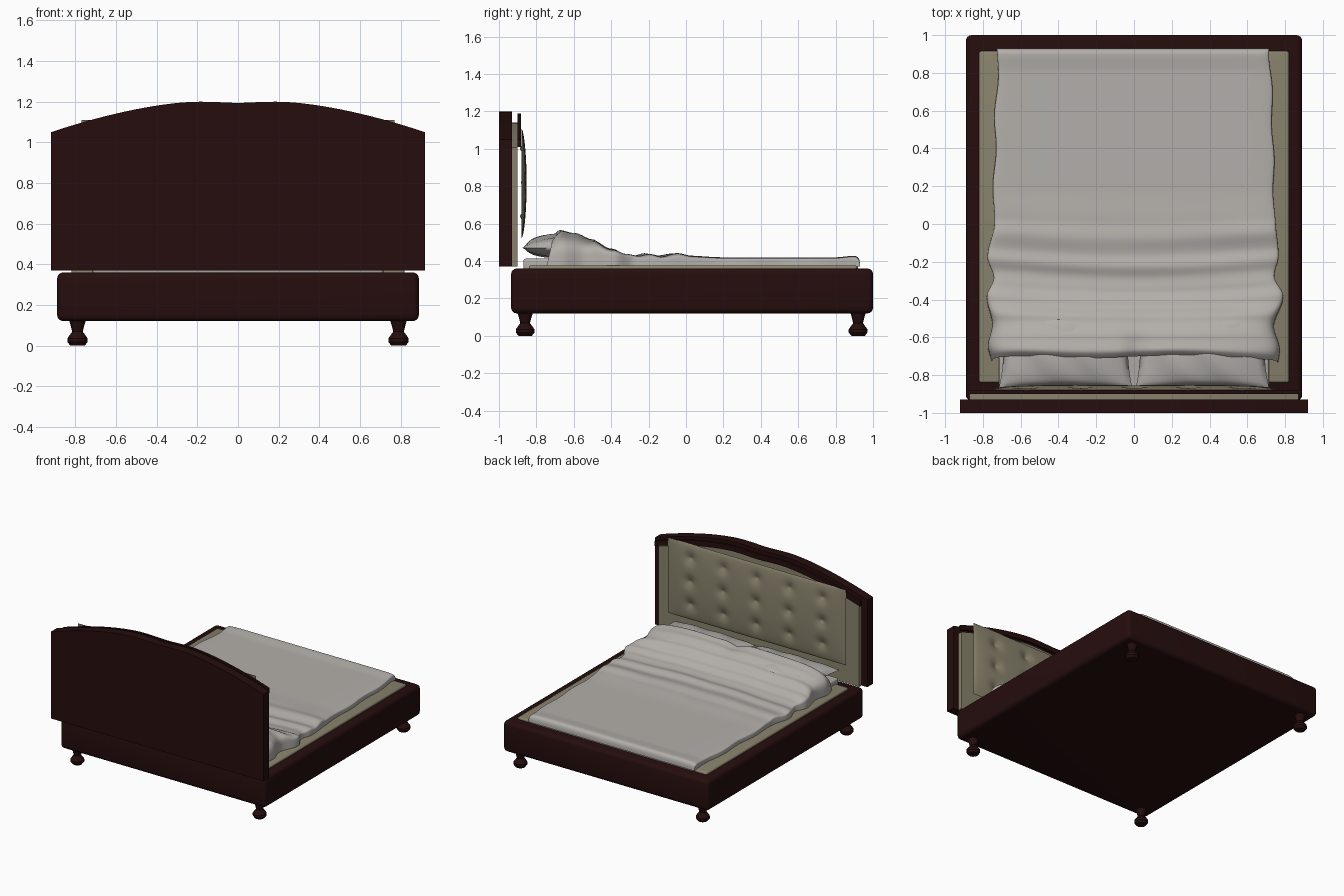
import bpy, bmesh
from math import sin, cos, pi, exp, radians

if "Cube" in bpy.data.objects:
    bpy.data.objects.remove(bpy.data.objects["Cube"])


def material(name, rgb):
    m = bpy.data.materials.new(name)
    m.use_nodes = True
    m.diffuse_color = (*rgb, 1)
    m.node_tree.nodes["Principled BSDF"].inputs["Base Color"].default_value = (*rgb, 1)
    return m


WOOD = material("dark mahogany", (0.019, 0.004, 0.004))
BEIGE = material("beige upholstery", (0.25, 0.225, 0.15))
LINEN = material("pale grey linen", (0.45, 0.43, 0.405))


def finish(name, bm, mat, angle=35):
    bmesh.ops.recalc_face_normals(bm, faces=bm.faces)
    mesh = bpy.data.meshes.new(name)
    bm.to_mesh(mesh)
    bm.free()
    mesh.materials.append(mat)
    ob = bpy.data.objects.new(name, mesh)
    bpy.context.collection.objects.link(ob)
    bpy.ops.object.select_all(action='DESELECT')
    ob.select_set(True)
    bpy.context.view_layer.objects.active = ob
    bpy.ops.object.shade_smooth_by_angle(angle=radians(angle))
    return ob


def box(name, x, y0, y1, z0, z1, mat, bevel):
    bm = bmesh.new()
    bmesh.ops.create_cube(bm, size=1)
    for v in bm.verts:
        v.co = (v.co.x * 2 * x, (y0 + y1) / 2 + v.co.y * (y1 - y0), (z0 + z1) / 2 + v.co.z * (z1 - z0))
    bmesh.ops.bevel(bm, geom=bm.edges[:], offset=bevel, segments=4, profile=0.5, affect='EDGES')
    return finish(name, bm, mat, 40)


def sheet(bm, nu, nv, fn):
    """Grid surface from fn(u, v), with u and v running from -1 to 1."""
    rows = [[bm.verts.new(fn(2 * i / nu - 1, 2 * j / nv - 1)) for i in range(nu + 1)] for j in range(nv + 1)]
    for a, b in zip(rows, rows[1:]):
        for i in range(nu):
            bm.faces.new((a[i], a[i + 1], b[i + 1], b[i]))


def smoothstep(a, b, x):
    t = min(1, max(0, (x - a) / (b - a)))
    return t * t * (3 - 2 * t)


def curve_at(points, x):
    """Smoothly interpolated value through (x, value) points."""
    for (x0, v0), (x1, v1) in zip(points, points[1:]):
        if x <= x1:
            return v0 + (v1 - v0) * smoothstep(x0, x1, x)
    return points[-1][1]


# Headboard: arched boards stacked towards the mattress
def arch(x):
    return 1.2 - 0.15 * (max(0, abs(x) - 0.2) / 0.72) ** 1.6 - 0.006 * exp(-(x / 0.1) ** 2)


def arched_board(name, half, y0, y1, top, bottom, mat):
    bm = bmesh.new()
    n = 40
    xs = [half * (2 * i / n - 1) for i in range(n + 1)]
    outline = [(x, arch(x) - top) for x in xs] + [(x, bottom(x)) for x in reversed(xs)]
    front = [bm.verts.new((x, y0, z)) for x, z in outline]
    back = [bm.verts.new((x, y1, z)) for x, z in outline]
    m = len(outline)
    for i in range(m):
        j = (i + 1) % m
        bm.faces.new((front[i], front[j], back[j], back[i]))
    for side in (front, back):
        for i in range(n):
            bm.faces.new((side[i], side[i + 1], side[m - 2 - i], side[m - 1 - i]))
    finish(name, bm, mat)


arched_board("headboard", 0.92, -1.0, -0.93, 0, lambda x: 0.37, WOOD)
arched_board("headboard_padding", 0.87, -0.93, -0.9, 0.06, lambda x: 0.37, BEIGE)
arched_board("headboard_trim", 0.89, -0.9, -0.882, 0.01, lambda x: arch(x) - 0.05, WOOD)


# Tufted panel with a grid of pulled-in buttons
def tufted(u, v):
    x, z = 0.77 * u, 0.815 + 0.295 * v
    y = -0.88 + 0.028 * ((1 - u ** 6) * (1 - v * v)) ** 0.6
    for c in range(-2, 3):
        for r in range(-1, 2):
            d = ((x - 0.285 * c) ** 2 + (z - 0.82 - 0.18 * r) ** 2) ** 0.5
            y -= 0.018 * exp(-(d / 0.045) ** 2) + 0.01 * exp(-(d / 0.012) ** 2)
    return x, y, z


bm = bmesh.new()
sheet(bm, 130, 60, tufted)
finish("tufted_panel", bm, BEIGE, 80)

# Bed frame and mattress
box("bed_frame", 0.89, -0.935, 1.0, 0.12, 0.36, WOOD, 0.03)
box("mattress_base", 0.82, -0.84, 0.915, 0.3, 0.377, BEIGE, 0.012)
box("mattress", 0.715, -0.87, 0.92, 0.35, 0.413, LINEN, 0.015)

# Turned legs
PROFILE = [(0.036, 0), (0.05, 0.018), (0.05, 0.035), (0.026, 0.068), (0.034, 0.1), (0.042, 0.125)]
for side, sx in (("left", 1), ("right", -1)):
    for end, y in (("front", -0.86), ("back", 0.92)):
        bm = bmesh.new()
        n = 12
        rings = [[bm.verts.new((sx * 0.79 + r * cos(2 * pi * i / n), y + r * sin(2 * pi * i / n), z))
                  for i in range(n)] for r, z in PROFILE]
        for a, b in zip(rings, rings[1:]):
            for i in range(n):
                j = (i + 1) % n
                bm.faces.new((a[i], a[j], b[j], b[i]))
        bm.faces.new(rings[0])
        bm.faces.new(rings[-1])
        finish(f"{end}_{side}_leg", bm, WOOD)

# Pillows with pinched corners
for side, sx in (("left", 1), ("right", -1)):
    bm = bmesh.new()
    for s in (1, -1):
        def pillow(u, v):
            puff = ((1 - u * u) * (1 - v * v)) ** 0.42
            crease = 0.006 * sin(9 * u + 4 * v + sx) * puff
            return (sx * 0.362 + 0.355 * u * (1 - 0.07 * (1 - v * v)),
                    -0.67 + 0.205 * v * (1 - 0.1 * (1 - u * u)),
                    0.47 + (0.072 if s > 0 else -0.05) * s * s * puff + crease)
        sheet(bm, 36, 24, pillow)
    bmesh.ops.remove_doubles(bm, verts=bm.verts, dist=0.0005)
    finish(f"{side}_pillow", bm, LINEN, 80)

# Duvet: draped over the mattress and pillows, rumpled below the pillows
HEIGHT = [(-0.74, 0.525), (-0.68, 0.563), (-0.6, 0.55), (-0.5, 0.512), (-0.42, 0.465), (-0.35, 0.437),
          (-0.28, 0.426), (-0.22, 0.438), (-0.16, 0.425), (-0.07, 0.44), (0.02, 0.427), (0.2, 0.42),
          (0.8, 0.42), (0.9, 0.428)]
WIDTH = [(-0.74, 0.755), (-0.64, 0.775), (-0.52, 0.745), (-0.38, 0.785), (-0.28, 0.745), (-0.18, 0.77),
         (0.0, 0.745), (0.5, 0.735), (0.93, 0.72)]


def duvet(u, v):
    y = 0.11 + 0.82 * sin(v * pi / 2) if v > 0 else 0.11 + 0.83 * v
    t = sin(u * pi / 2)
    head = smoothstep(-0.3, -0.55, y) if y > -0.55 else 1
    head = 1 - smoothstep(-0.6, -0.3, y)
    rumple = 1 - smoothstep(-0.1, 0.15, y)
    w = curve_at(WIDTH, y) + 0.006 * sin(17 * y + 2 * u)
    x = w * t
    # folds wander across the bed
    h = curve_at(HEIGHT, y + rumple * (1 - head) * (0.035 * cos(2.2 * x) - 0.03))
    h += rumple * 0.004 * sin(8 * x + 14 * y) * cos(5 * x - 9 * y)
    h -= head * 0.028 * exp(-((x - 0.02) / 0.06) ** 2) * (1 - smoothstep(-0.72, -0.5, y))
    p = 12 - 7.5 * head
    drop = max(0, 1 - abs(t) ** p) ** (1 / p)
    foot = max(0, 1 - max(0, (y - 0.89) / 0.04) ** 3) ** (1 / 3)
    z = 0.372 + (h - 0.372) * drop * foot
    # head edge leans back towards the pillows at the sides
    y += (1 - smoothstep(-0.74, -0.6, y)) * (0.02 * drop + 0.008 * sin(7 * x))
    return x, y - 0.02 * head * (1 - drop), z


bm = bmesh.new()
sheet(bm, 90, 130, duvet)
finish("duvet", bm, LINEN, 80)
